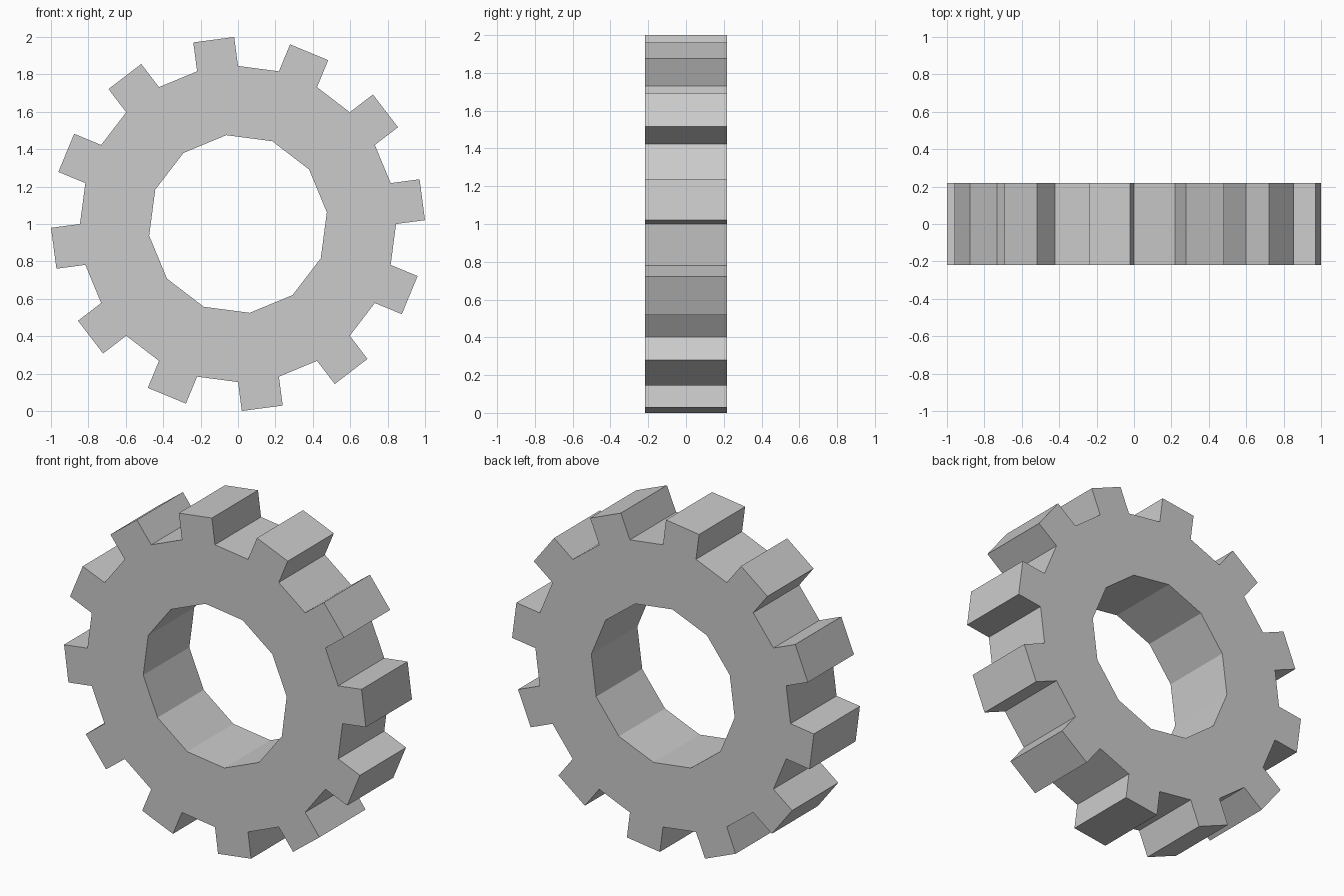
import bpy, bmesh
from math import cos, sin, radians

if "Cube" in bpy.data.objects:
    bpy.data.objects.remove(bpy.data.objects["Cube"])

TEETH = 12
STEP = 360 / TEETH
R_ROOT, R_HOLE, TOOTH, HALF, CZ = 0.845, 0.479, 0.156, 0.218, 1.0

bm = bmesh.new()


def polar(r, deg):
    a = radians(deg)
    return r * cos(a), r * sin(a)


def vert(x, z):
    return bm.verts.new((x, -HALF, z + CZ))


# front outline points: tooth roots and the 12-sided hole
start = [vert(*polar(R_ROOT, i * STEP)) for i in range(TEETH)]
end = [vert(*polar(R_ROOT, (i + 0.5) * STEP)) for i in range(TEETH)]
hole = [vert(*polar(R_HOLE, (i + 0.25) * STEP)) for i in range(TEETH)]

for i in range(TEETH):
    j = (i + 1) % TEETH
    # ring sectors
    bm.faces.new((hole[i], start[i], end[i]))
    bm.faces.new((hole[i], end[i], start[j], hole[j]))
    # straight-sided tooth
    dx, dz = polar(TOOTH, (i + 0.25) * STEP)
    tip = [vert(v.co.x + dx, v.co.z - CZ + dz) for v in (start[i], end[i])]
    bm.faces.new((start[i], tip[0], tip[1], end[i]))

# give the profile its thickness
front = bm.faces[:]
back = bmesh.ops.extrude_face_region(bm, geom=front, use_keep_orig=True)
bmesh.ops.translate(bm, vec=(0, 2 * HALF, 0),
                    verts=[g for g in back["geom"] if isinstance(g, bmesh.types.BMVert)])
bmesh.ops.recalc_face_normals(bm, faces=bm.faces[:])

mesh = bpy.data.meshes.new("gear_wheel")
bm.to_mesh(mesh)
bm.free()
gear = bpy.data.objects.new("gear_wheel", mesh)
bpy.context.collection.objects.link(gear)
